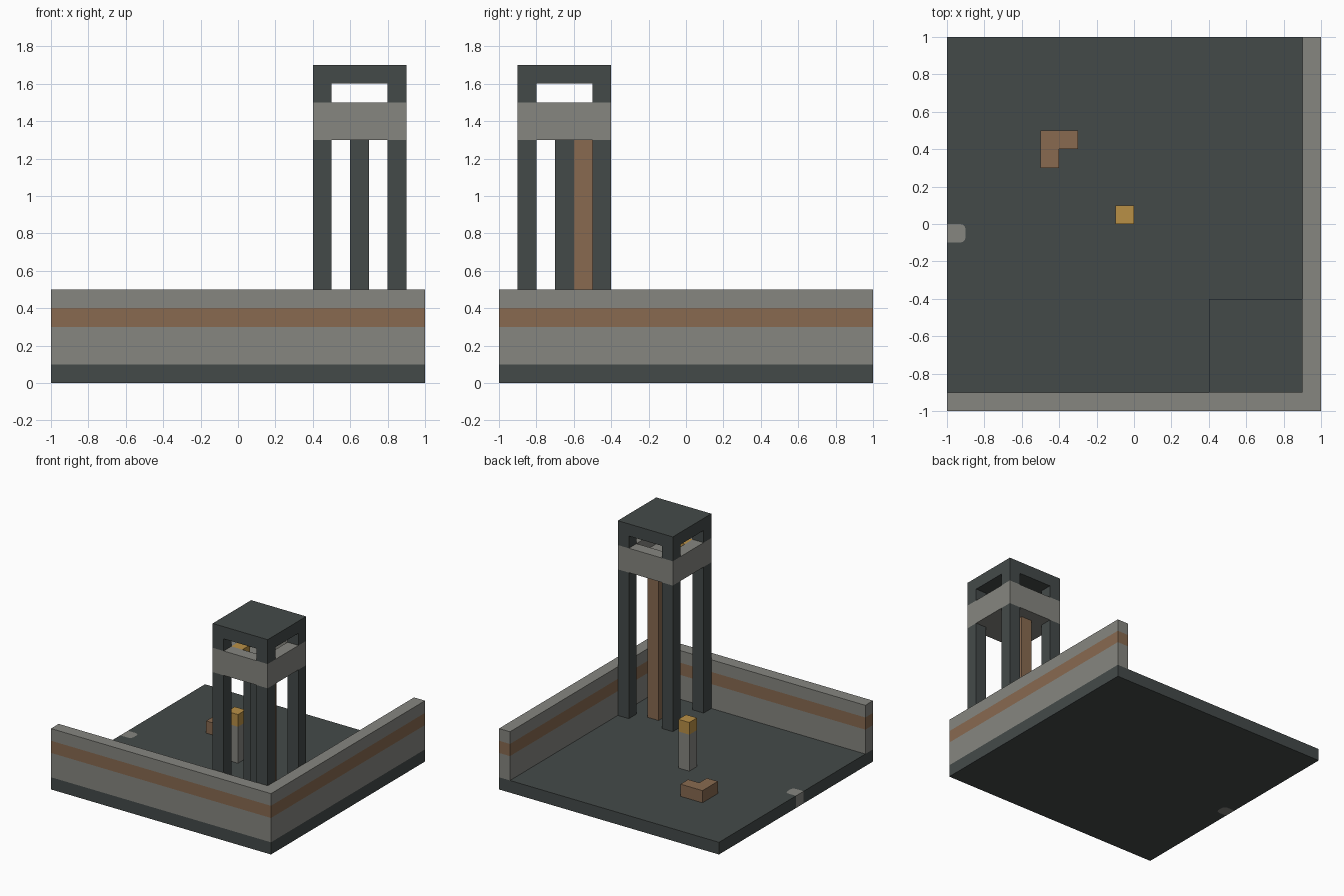
import bpy
import bmesh
from math import cos, sin, radians

if "Cube" in bpy.data.objects:
    bpy.data.objects.remove(bpy.data.objects["Cube"], do_unlink=True)


def srgb(r, g, b):
    return tuple((c / 255 / 12.92) if c < 10 else ((c / 255 + 0.055) / 1.055) ** 2.4
                 for c in (r, g, b)) + (1,)


def material(name, rgb):
    mat = bpy.data.materials.new(name)
    mat.use_nodes = True
    mat.diffuse_color = srgb(*rgb)
    mat.node_tree.nodes["Principled BSDF"].inputs["Base Color"].default_value = srgb(*rgb)
    return mat


DARK = material("dark slate", (68, 74, 73))
GREY = material("stone grey", (134, 134, 128))
BROWN = material("wood brown", (136, 106, 80))
GOLD = material("gold", (185, 144, 70))


def prism(name, outline, z0, z1, mat):
    """Extrude a flat outline upward from z0 to z1."""
    bm = bmesh.new()
    face = bm.faces.new([bm.verts.new((x, y, z0)) for x, y in outline])
    top = bmesh.ops.extrude_face_region(bm, geom=[face])["geom"]
    bmesh.ops.translate(bm, vec=(0, 0, z1 - z0),
                        verts=[v for v in top if isinstance(v, bmesh.types.BMVert)])
    bmesh.ops.recalc_face_normals(bm, faces=bm.faces)
    mesh = bpy.data.meshes.new(name)
    bm.to_mesh(mesh)
    bm.free()
    mesh.materials.append(mat)
    obj = bpy.data.objects.new(name, mesh)
    bpy.context.collection.objects.link(obj)
    return obj


def box(name, x0, x1, y0, y1, z0, z1, mat):
    return prism(name, [(x0, y0), (x1, y0), (x1, y1), (x0, y1)], z0, z1, mat)


# Ground slab with a rounded notch in its left edge, filled by a drain stone
R = 0.03
notch = [(-1, -0.1)]
for cy, start in ((-0.1 + R, -90), (-R, 0)):
    notch += [(-0.9 - R + R * cos(radians(start + a)), cy + R * sin(radians(start + a)))
              for a in (0, 30, 60, 90)]
notch.append((-1, 0))
prism("ground_slab", [(-1, -1), (1, -1), (1, 1), (-1, 1)] + notch[::-1], 0, 0.1, DARK)
prism("drain_stone", notch, 0, 0.1, GREY)

# L-shaped perimeter wall in three courses
wall = [(-1, -1), (1, -1), (1, 1), (0.9, 1), (0.9, -0.9), (-1, -0.9)]
for name, z0, z1, mat in (("wall_lower", 0.1, 0.3, GREY),
                          ("wall_stripe", 0.3, 0.4, BROWN),
                          ("wall_upper", 0.4, 0.5, GREY)):
    prism(name, wall, z0, z1, mat)

# Watchtower legs and roof posts
X0, X1, Y0, Y1, T = 0.4, 0.9, -0.9, -0.4, 0.1
for side, x in (("right", X0), ("left", X1 - T)):
    for end, y in (("front", Y0), ("back", Y1 - T)):
        box(f"tower_leg_{end}_{side}", x, x + T, y, y + T, 0.1, 1.3, DARK)
        box(f"roof_post_{end}_{side}", x, x + T, y, y + T, 1.5, 1.6, DARK)

# Central column with the ladder on its back
box("tower_column", 0.6, 0.7, -0.7, -0.6, 0.1, 1.3, DARK)
box("tower_ladder", 0.6, 0.7, -0.6, -0.5, 0.1, 1.3, BROWN)

# Lookout platform, parapet and roof
box("platform_floor", X0, X1, Y0, Y1, 1.3, 1.4, GREY)
box("parapet_front", X0, X1, Y0, Y0 + T, 1.4, 1.5, GREY)
box("parapet_back", X0, X1, Y1 - T, Y1, 1.4, 1.5, GREY)
box("parapet_right", X0, X0 + T, Y0 + T, Y1 - T, 1.4, 1.5, GREY)
box("parapet_left", X1 - T, X1, Y0 + T, Y1 - T, 1.4, 1.5, GREY)
box("platform_lamp", 0.5, 0.6, -0.8, -0.7, 1.4, 1.5, GOLD)
box("tower_roof", X0, X1, Y0, Y1, 1.6, 1.7, DARK)

# Lamp pillar and corner bench in the yard
box("pillar_body", -0.1, 0, 0, 0.1, 0.1, 0.4, GREY)
box("pillar_lamp", -0.1, 0, 0, 0.1, 0.4, 0.5, GOLD)
prism("corner_bench", [(-0.5, 0.3), (-0.4, 0.3), (-0.4, 0.4), (-0.3, 0.4),
                       (-0.3, 0.5), (-0.5, 0.5)], 0.1, 0.2, BROWN)
